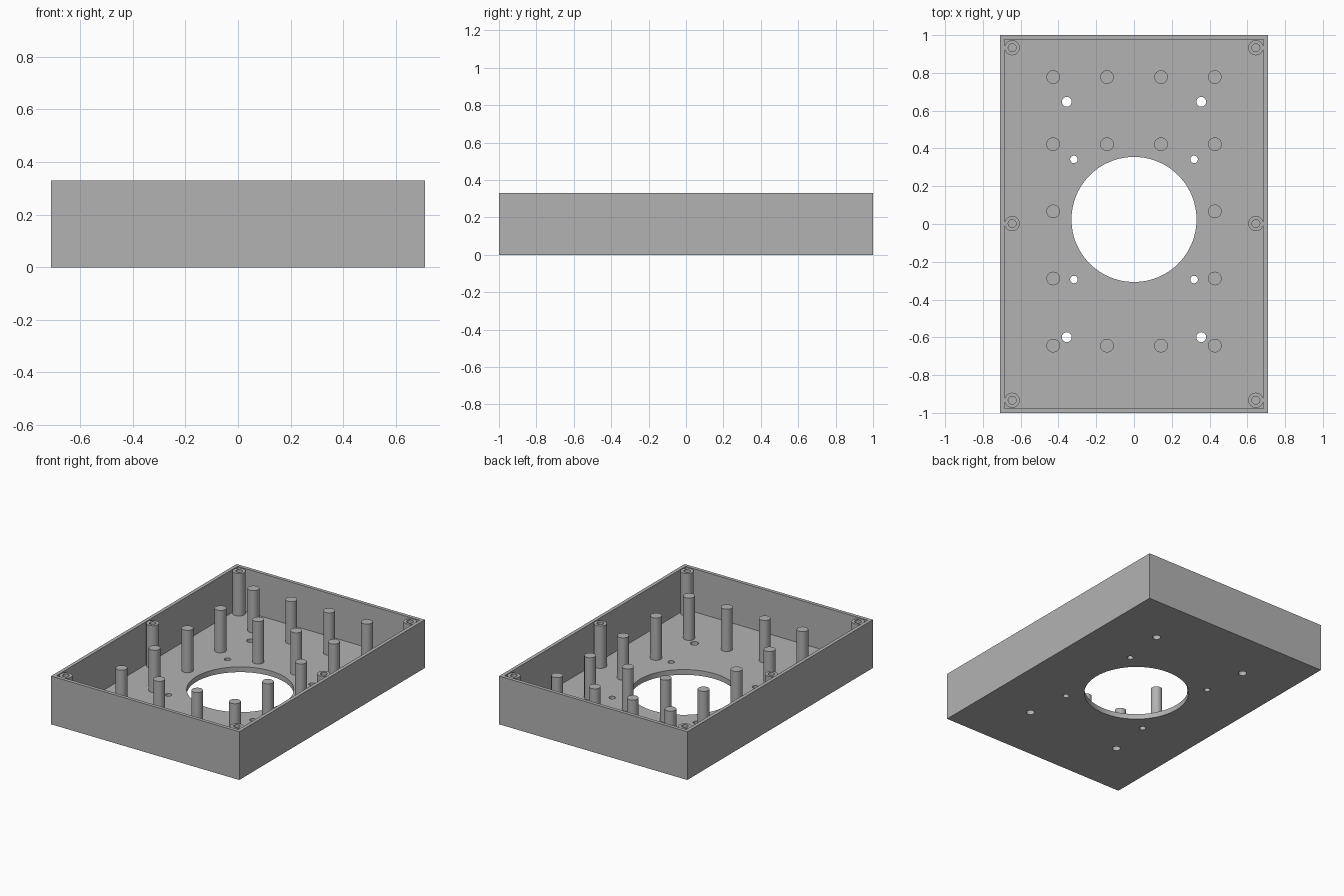
import bpy, bmesh, math

W, L, H = 1.42, 2.0, 0.329      # outer size
WALL, FLOOR = 0.024, 0.036
HOLE_Y = 0.024                  # centre of the opening and its screw holes

cube = bpy.data.objects.get("Cube")
if cube:
    bpy.data.objects.remove(cube, do_unlink=True)

grey = bpy.data.materials.new("plain grey")
grey.use_nodes = True
colour = (0.45, 0.45, 0.45, 1)
grey.diffuse_color = colour
grey.node_tree.nodes["Principled BSDF"].inputs["Base Color"].default_value = colour


def finish(name, bm):
    bmesh.ops.recalc_face_normals(bm, faces=bm.faces)
    mesh = bpy.data.meshes.new(name)
    bm.to_mesh(mesh)
    bm.free()
    mesh.materials.append(grey)
    ob = bpy.data.objects.new(name, mesh)
    bpy.context.collection.objects.link(ob)
    return ob


def smooth(ob):
    bpy.ops.object.select_all(action='DESELECT')
    ob.select_set(True)
    bpy.context.view_layer.objects.active = ob
    bpy.ops.object.shade_smooth_by_angle(angle=math.radians(35))


def box(name, x0, x1, y0, y1, z0, z1):
    bm = bmesh.new()
    bmesh.ops.create_cube(bm, size=1)
    for v in bm.verts:
        v.co = (x1 if v.co.x > 0 else x0, y1 if v.co.y > 0 else y0, z1 if v.co.z > 0 else z0)
    return finish(name, bm)


def lathe(name, x, y, profile, sides=32):
    """Revolve (radius, height) points about a vertical axis and cap both ends."""
    bm = bmesh.new()
    rings = []
    for r, z in profile:
        angles = [2 * math.pi * i / sides for i in range(sides)]
        rings.append([bm.verts.new((x + r * math.cos(a), y + r * math.sin(a), z)) for a in angles])
    for a, b in zip(rings, rings[1:]):
        for i in range(sides):
            j = (i + 1) % sides
            bm.faces.new((a[i], a[j], b[j], b[i]))
    bm.faces.new(rings[0])
    bm.faces.new(rings[-1])
    return finish(name, bm)


# Open tray: hollow the block, then cut the round openings in the floor
tray = box("tray", -W / 2, W / 2, -L / 2, L / 2, 0, H)
cutters = [box("cavity_cutter", WALL - W / 2, W / 2 - WALL, WALL - L / 2, L / 2 - WALL, FLOOR, H + 0.1)]


def drill(x, y, r, sides=32):
    cutters.append(lathe("hole_cutter", x, y, [(r, -0.1), (r, FLOOR + 0.05)], sides))


drill(0, HOLE_Y, 0.331, 96)
for sx in (-1, 1):
    for sy in (-1, 1):
        drill(sx * 0.318, HOLE_Y + sy * 0.318, 0.02)
        drill(sx * 0.356, HOLE_Y + sy * 0.623, 0.026)

for cutter in cutters:
    cutter.hide_render = True
    mod = tray.modifiers.new("cut", 'BOOLEAN')
    mod.operation, mod.solver, mod.object = 'DIFFERENCE', 'EXACT', cutter
bpy.context.view_layer.objects.active = tray
for mod in list(tray.modifiers):
    bpy.ops.object.modifier_apply(modifier=mod.name)
for cutter in cutters:
    bpy.data.objects.remove(cutter, do_unlink=True)
smooth(tray)

# Standoff posts: full rows of four, outer pair only beside the opening
for row in range(5):
    y = 0.778 - row * 0.3555
    for x in (-0.428, -0.143, 0.143, 0.428):
        if row in (2, 3) and abs(x) < 0.2:
            continue
        smooth(lathe("standoff_post", x, y, [(0.036, FLOOR - 0.01), (0.036, 0.325)]))

# Screw bosses with blind holes along the long walls
for sx in (-1, 1):
    for y in (-0.933, 0.002, 0.933):
        x = sx * 0.645
        profile = [(0.04, FLOOR - 0.01), (0.04, 0.325), (0.021, 0.325), (0.021, FLOOR + 0.01)]
        smooth(lathe("screw_boss", x, y, profile))
        # thin web tying the boss to the side wall
        a, b = sorted((sx * 0.676, sx * 0.69))
        box("boss_web", a, b, y - 0.012, y + 0.012, FLOOR - 0.01, 0.324)
